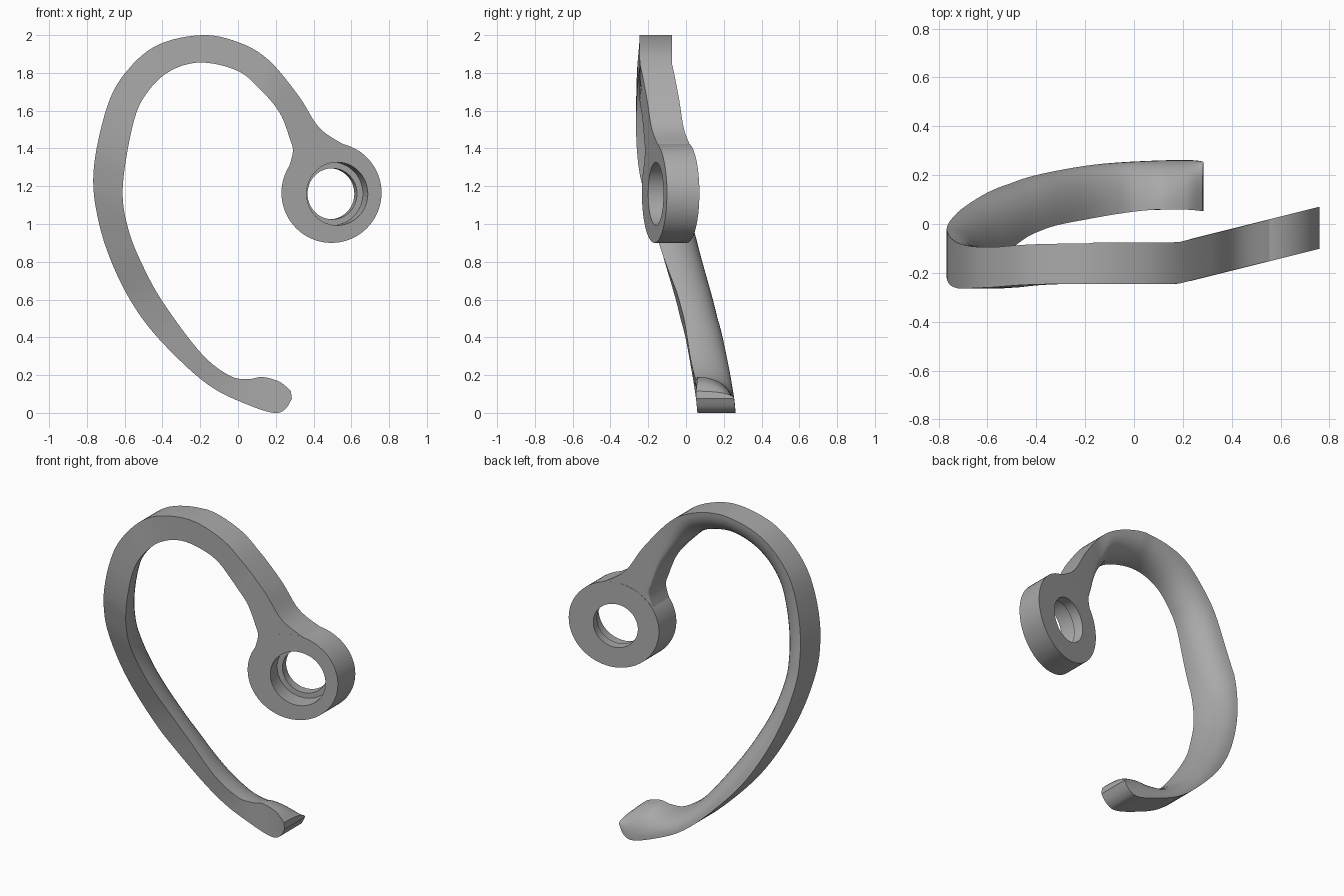
import bpy, bmesh, math
from mathutils import Vector

cube = bpy.data.objects.get("Cube")
if cube:
    bpy.data.objects.remove(cube, do_unlink=True)

grey = bpy.data.materials.new("plain grey plastic")
grey.use_nodes = True
colour = (0.40, 0.40, 0.40, 1.0)
grey.diffuse_color = colour
grey.node_tree.nodes["Principled BSDF"].inputs["Base Color"].default_value = colour

THICK = 0.17
RING_X, RING_Z, RING_R = 0.495, 1.165, 0.265
SLOPE = 0.25

# Hook outline from ring to tip: outer x, outer z, inner x, inner z
OUTLINE = [
    (0.60, 1.395, 0.26, 1.27), (0.56, 1.42, 0.29, 1.38),
    (0.43, 1.51, 0.275, 1.45), (0.32, 1.68, 0.22, 1.59),
    (0.16, 1.87, 0.12, 1.71), (0.0, 1.963, 0.0, 1.81),
    (-0.19, 2.0, -0.19, 1.855), (-0.42, 1.95, -0.35, 1.815),
    (-0.58, 1.82, -0.47, 1.71), (-0.69, 1.63, -0.55, 1.55),
    (-0.765, 1.28, -0.61, 1.20), (-0.735, 1.0, -0.58, 0.97),
    (-0.64, 0.73, -0.49, 0.75), (-0.50, 0.49, -0.38, 0.56),
    (-0.31, 0.28, -0.19, 0.31), (-0.13, 0.13, -0.04, 0.195),
    (0.06, 0.04, 0.06, 0.18), (0.19, 0.0, 0.13, 0.19),
    (0.25, 0.02, 0.22, 0.165), (0.285, 0.075, 0.28, 0.115),
]
TOP = 6  # outline row at the highest point

# Depth of the descending side: height, front y, back y
DEPTH = [
    (2.0, -0.245, -0.08), (1.8, -0.26, -0.095), (1.5, -0.262, -0.075),
    (1.28, -0.23, -0.03), (0.9, -0.14, 0.06), (0.5, -0.03, 0.165),
    (0.25, 0.025, 0.225), (0.0, 0.06, 0.262),
]


def ring_front(x):
    """Tilted front plane of the ring."""
    return -0.19 + SLOPE * (x - 0.4)


def catmull(p, t):
    """Smooth curve through equally spaced tuples."""
    i = min(int(t), len(p) - 2)
    f = t - i
    a, b, c, d = (Vector(p[min(max(k, 0), len(p) - 1)]) for k in range(i - 1, i + 3))
    return 0.5 * (2 * b + (c - a) * f + (2 * a - 5 * b + 4 * c - d) * f ** 2
                  + (3 * b - a - 3 * c + d) * f ** 3)


def depth_at(z):
    """Front and back of the descending side at a height."""
    z = min(max(z, 0.0), 2.0)
    for i, (hi, lo) in enumerate(zip(DEPTH, DEPTH[1:])):
        if z >= lo[0]:
            t = i + (hi[0] - z) / (hi[0] - lo[0])
            return catmull([row[1:] for row in DEPTH], t)


def skin(name, loops, closed):
    """Skin equal loops; join the last to the first, or cap both ends."""
    bm = bmesh.new()
    rows = [[bm.verts.new(p) for p in loop] for loop in loops]
    n = len(rows[0])
    for a, b in zip(rows, rows[1:] + rows[:1] if closed else rows[1:]):
        for k in range(n):
            bm.faces.new((a[k], a[(k + 1) % n], b[(k + 1) % n], b[k]))
    if not closed:
        bm.faces.new(rows[0])
        bm.faces.new(rows[-1][::-1])
    bmesh.ops.recalc_face_normals(bm, faces=bm.faces)
    mesh = bpy.data.meshes.new(name)
    bm.to_mesh(mesh)
    bm.free()
    mesh.materials.append(grey)
    obj = bpy.data.objects.new(name, mesh)
    bpy.context.collection.objects.link(obj)
    bpy.ops.object.select_all(action='DESELECT')
    obj.select_set(True)
    bpy.context.view_layer.objects.active = obj
    bpy.ops.object.shade_smooth_by_angle(angle=math.radians(35))


def hook_section(t, arc=12):
    """Flat front and outer wall, with a rounded back inner side."""
    ox, oz, ix, iz = catmull(OUTLINE, t)
    # square section at the ring, rounding off towards the top
    power = 2.2 + 40 * min(max((TOP - 1 - t) / 3, 0), 1) ** 3
    section = [(0, 0), (1, 0)]
    for k in range(1, arc):
        ang = math.pi / 2 * k / arc
        section.append((math.cos(ang) ** (2 / power), math.sin(ang) ** (2 / power)))
    section.append((0, 1))
    loop = []
    for a, b in section:
        x, z = ox + (ix - ox) * a, oz + (iz - oz) * a
        if t < TOP:
            front = max(-0.245, ring_front(x))
            back = front + THICK
        else:
            front, back = depth_at(oz)
        loop.append((x, front + (back - front) * b, z))
    return loop


# Hook
STEPS = 6
skin("ear_hook", [hook_section(s / STEPS) for s in range((len(OUTLINE) - 1) * STEPS + 1)],
     closed=False)

# Ring: wall running straight back, bore and wider front recess square to the tilt
SIDES = 72
ANGLES = [2 * math.pi * k / SIDES for k in range(SIDES)]
ACROSS = Vector((1, SLOPE, 0)).normalized()
AXIS = Vector((-SLOPE, 1, 0)).normalized()
EDGE = 0.001


def rim(offset):
    points = [(RING_X + RING_R * math.cos(a), RING_Z + RING_R * math.sin(a)) for a in ANGLES]
    return [(x, ring_front(x) + offset, z) for x, z in points]


def bore(radius, offset):
    centre = Vector((0.525, ring_front(0.525), 1.16)) + AXIS * offset * AXIS.y
    return [centre + ACROSS * radius * math.cos(a) + Vector((0, 0, radius * math.sin(a)))
            for a in ANGLES]


skin("ring", [rim(-EDGE), rim(THICK + EDGE), bore(0.135, THICK + EDGE),
              bore(0.135, 0.11), bore(0.167, 0.11), bore(0.167, -EDGE)], closed=True)
